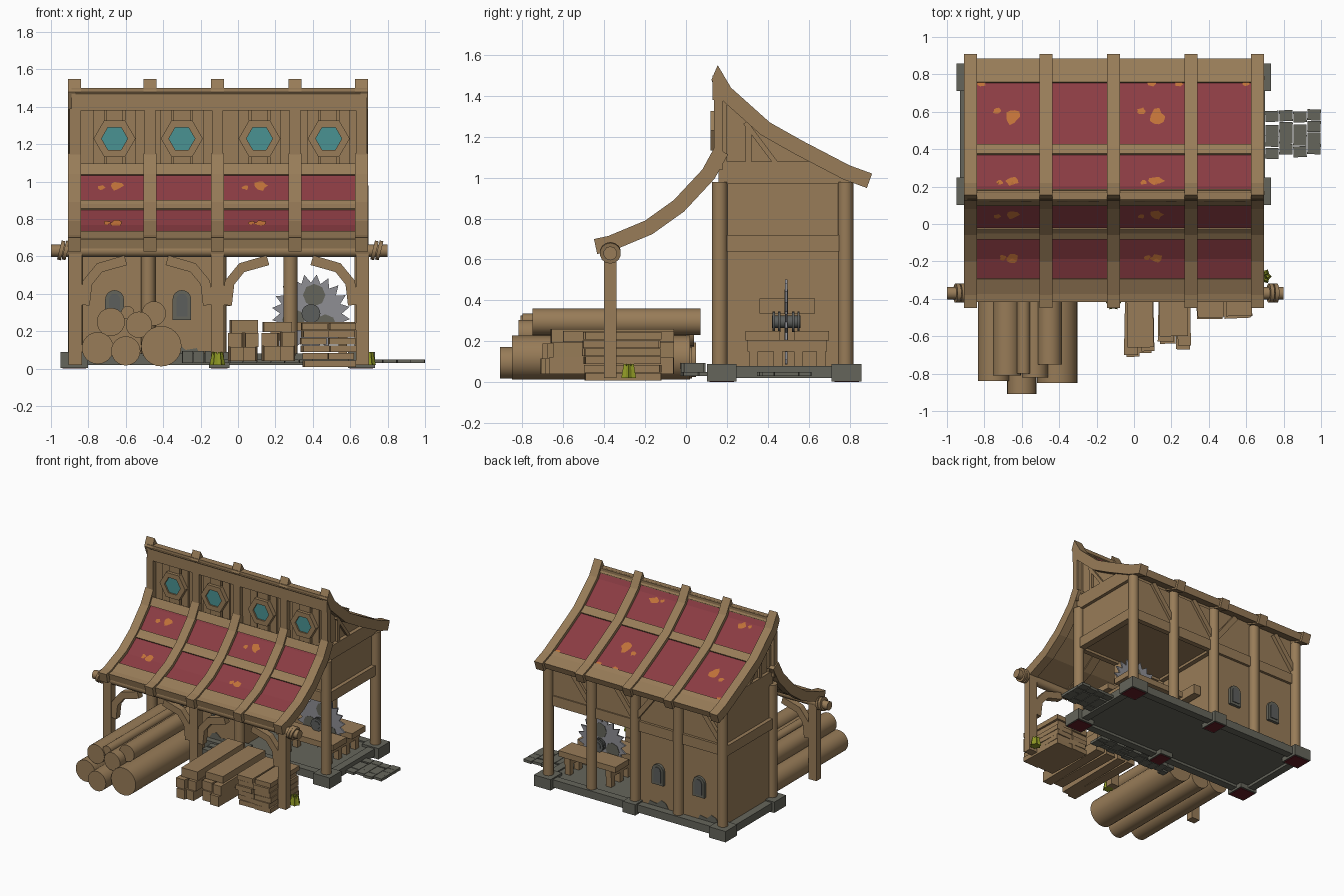
import bpy, bmesh, math, random
from mathutils import Vector, Matrix

if "Cube" in bpy.data.objects:
    bpy.data.objects.remove(bpy.data.objects["Cube"])
random.seed(4)

def material(name, r, g, b):
    m = bpy.data.materials.new(name)
    m.diffuse_color = [((c / 255 + 0.055) / 1.055) ** 2.4 for c in (r, g, b)] + [1]
    m.use_nodes = True
    m.node_tree.nodes["Principled BSDF"].inputs["Base Color"].default_value = m.diffuse_color
    return m

WOOD = material("wood", 152, 124, 88)
RED = material("roof_red", 139, 60, 67)
ORANGE = material("orange_patch", 192, 113, 56)
TEAL = material("teal_glass", 74, 146, 146)
STONE = material("stone", 101, 101, 91)
STEEL = material("steel", 142, 142, 148)
DARK = material("dark_metal", 92, 94, 92)
GREEN = material("grass_green", 142, 152, 36)
MAROON = material("maroon", 100, 28, 38)

def finish(name, bm, mat):
    bmesh.ops.recalc_face_normals(bm, faces=bm.faces)
    me = bpy.data.meshes.new(name)
    bm.to_mesh(me)
    bm.free()
    me.materials.append(mat)
    ob = bpy.data.objects.new(name, me)
    bpy.context.collection.objects.link(ob)
    return ob

def prism(name, pts, axis, a, b, mat):
    """Extrude a 2D outline along an axis from a to b."""
    place = {'x': lambda p, t: (t, p[0], p[1]), 'y': lambda p, t: (p[0], t, p[1]),
             'z': lambda p, t: (p[0], p[1], t)}[axis]
    bm = bmesh.new()
    lo = [bm.verts.new(place(p, a)) for p in pts]
    hi = [bm.verts.new(place(p, b)) for p in pts]
    bm.faces.new(lo)
    bm.faces.new(hi)
    for i in range(len(pts)):
        j = (i + 1) % len(pts)
        bm.faces.new((lo[i], lo[j], hi[j], hi[i]))
    return finish(name, bm, mat)

def box(name, x0, x1, y0, y1, z0, z1, mat=WOOD, turn=0):
    c = Vector(((x0 + x1) / 2, (y0 + y1) / 2))
    r = Matrix.Rotation(turn, 2)
    pts = [c + r @ (Vector(p) - c) for p in ((x0, y0), (x1, y0), (x1, y1), (x0, y1))]
    return prism(name, pts, 'z', z0, z1, mat)

def rod(name, p, q, r, mat=WOOD, n=20):
    p, q = Vector(p), Vector(q)
    bm = bmesh.new()
    bmesh.ops.create_cone(bm, cap_ends=True, segments=n, radius1=r, radius2=r, depth=(q - p).length,
                          matrix=Matrix.Translation((p + q) / 2) @ (q - p).to_track_quat('Z', 'Y').to_matrix().to_4x4())
    for f in bm.faces:
        f.smooth = len(f.verts) == 4
    for e in bm.edges:
        e.smooth = all(f.smooth for f in e.link_faces)
    return finish(name, bm, mat)

def height(curve, y):
    for (a, za), (b, zb) in zip(curve, curve[1:]):
        if y <= b:
            break
    return za + (zb - za) * (y - a) / (b - a)

def clip(curve, y0, y1):
    return [(y0, height(curve, y0))] + [p for p in curve if y0 < p[0] < y1] + [(y1, height(curve, y1))]

def strip(curve, off, thick):
    """Outline of a band that follows a 2D curve."""
    top, low = [], []
    for i, p in enumerate(curve):
        d = Vector(curve[min(i + 1, len(curve) - 1)]) - Vector(curve[max(i - 1, 0)])
        n = Vector((-d.y, d.x)).normalized()
        top.append(Vector(p) + n * off)
        low.append(Vector(p) + n * (off - thick))
    return top + low[::-1]

def blob(name, curve, x, y, rx, ry):
    """Irregular paint patch draped on the roof."""
    bm = bmesh.new()
    def at(u, v):
        s = (height(curve, y + v + .005) - height(curve, y + v - .005)) / .01
        return bm.verts.new((x + u, y + v, height(curve, y + v) - .02 * math.hypot(1, s)))
    mid, ring = at(0, 0), []
    for i in range(10):
        a, k = i * math.tau / 10, random.uniform(.65, 1.1)
        ring.append(at(rx * k * math.cos(a), ry * k * math.sin(a)))
    for i in range(10):
        bm.faces.new((mid, ring[i], ring[(i + 1) % 10]))
    finish(name, bm, ORANGE)

# Stone foundation
box("floor_slab", -.88, .67, .14, .82, .04, .07, STONE)
for y in (.14, .77):
    box("foundation_edge", -.92, .69, y, y + .06, .02, .08, STONE)
for x in (-.93, .64):
    box("foundation_side", x, x + .06, .18, .8, .02, .08, STONE)
for x in (-.875, -.1, .66):
    for y in (.175, .785):
        w = .055 if x == -.1 else .073
        box("foundation_block", x - w, x + w, y - .073, y + .073, .004, .09, STONE)
        box("block_underside", x - w + .01, x + w - .01, y - .06, y + .06, 0, .005, MAROON)

# Paving stones beside and in front of the house
def paving(x0, x1, y0, y1, nx, ny, z, top):
    for i in range(nx):
        for j in range(ny):
            dx, dy = (x1 - x0) / nx, (y1 - y0) / ny
            x, y = x0 + i * dx, y0 + j * dy + random.uniform(-.008, .008) + (i % 2) * .015
            box("paving_stone", x + .002, x + dx - .002, y + .002, y + dy - .002, z, top,
                STONE, random.uniform(-.05, .05))
paving(.7, 1, .35, .6, 4, 4, .03, .05)
paving(-.12, .4, -.02, .11, 7, 3, .03, .05)
paving(-.3, -.12, -.02, .09, 3, 2, .03, .095)

# Room, upper walls and loft
box("room", -.87, -.11, .19, .765, .07, .98)
box("front_upper_wall", -.11, .65, .18, .2, .66, .98)
box("back_upper_wall", -.11, .65, .755, .775, .66, .98)
box("right_upper_wall", .63, .65, .19, .765, .66, .98)
box("workshop_ceiling", -.11, .65, .18, .775, .66, .69)
XS = (-.87, -.48, -.1, .28, .66)
for x in XS:
    for y in (.165, .78):
        rod("main_post", (x, y, .07), (x, y, .98), .038)
for y in (.175, .765):
    box("wall_rail", -.87, .66, y - .02, y + .02, .64, .72)
for x in (-.875, -.1, .655):
    box("side_rail", x - .025, x + .025, .2, .76, .64, .72)
for x, s in ((.28, 1), (-.1, 1), (-.1, -1), (-.87, 1)):
    prism("back_brace", strip([(x, .73), (x + s * .2, .99)], .02, .04), 'y', .765, .795, WOOD)
for x in (-.73, -.29):
    for y in (.187, .764):
        prism("wall_stone_patch", [(x - .1, .07), (x + .09, .07), (x + .07, .11), (x + .01, .1), (x - .03, .135),
                                   (x - .07, .12)], 'y', y, y + .005, STONE)

BACK = [(.155, 1.55), (.22, 1.44), (.41, 1.27), (.57, 1.18), (.8, 1.06), (.91, 1.02)]
FRONT = [(-.45, .70), (-.38, .715), (-.2, .79), (-.06, .89), (.08, 1.04), (.14, 1.15)]
prism("loft", [(.17, .97), (.76, .97), (.76, 1.01), (.53, 1.13), (.38, 1.22), (.21, 1.38), (.17, 1.45)],
      'x', -.85, .645, WOOD)
for x in (-.875, .645):
    prism("gable_beam", [(.16, .97), (.8, .97), (.8, .985), (.62, 1.08), (.16, 1.08)], 'x', x, x + .03, WOOD)
    prism("gable_strut", strip([(.29, 1.27), (.44, 1.07)], .012, .024), 'x', x + .005, x + .025, WOOD)
    for y in (.17, .29):
        box("gable_stud", x + .005, x + .025, y, y + .03, 1.08, height(BACK, y + .03) - .08)

# Clerestory wall with hexagonal windows
box("ridge_beam", -.89, .69, .13, .18, 1.38, 1.5)
for x in (-.87, -.47, -.11, .305, .66):
    box("clerestory_stud", x - .03, x + .03, .138, .18, 1.04, 1.39)
for x in (-.66, -.3, .115, .485):
    for d in (-.085, .085):
        box("wall_plank", x + d - .03, x + d + .03, .155, .18, 1.04, 1.39)
    box("window_stud", x - .045, x + .045, .145, .18, 1.04, 1.39)
    hexagon = [(math.cos(i * math.tau / 6), math.sin(i * math.tau / 6)) for i in range(7)]
    for (ax, az), (bx, bz) in zip(hexagon, hexagon[1:]):
        prism("hex_frame", [(x + r * u, 1.23 + r * v) for r, u, v in
                            ((.07, ax, az), (.112, ax, az), (.112, bx, bz), (.07, bx, bz))], 'y', .12, .16, WOOD)
    prism("hex_glass", [(x + .07 * u, 1.23 + .07 * v) for u, v in hexagon[:6]], 'y', .132, .141, TEAL)

# Curved roofs: rafters, deck, cross beams and red panels
RX = (-.875, -.47, -.11, .305, .66)
for side, c, deck, beams, rows in (
        ("back", BACK, (.18, .89), ((.18, .2), (.385, .435), (.765, .89)), ((.2, .385), (.435, .765))),
        ("front", FRONT, (-.42, .115), ((-.42, -.30), (-.09, -.04), (.083, .115)), ((-.30, -.09), (-.04, .083)))):
    prism(side + "_roof_deck", strip(clip(c, *deck), -.03, .035), 'x', -.87, .655, WOOD)
    for b in beams:
        prism(side + "_cross_beam", strip(clip(c, *b), -.014, .03), 'x', -.87, .655, WOOD)
    outline = strip(c, 0, .075)
    if side == "back":
        outline[-1] = Vector((.125, 1.48))
    for x in RX:
        prism(side + "_rafter", outline, 'x', x - .035, x + .035, WOOD)
    for a, b in zip(RX, RX[1:]):
        for r in rows:
            prism(side + "_red_panel", strip(clip(c, *r), -.025, .009), 'x', a + .03, b - .03, RED)
for x in (-.65, .12):
    for c, dx, y, rx, ry in ((BACK, 0, .575, .045, .045), (BACK, -.08, .605, .028, .018), (BACK, 0, .23, .045, .025),
                             (BACK, -.07, .222, .02, .014), (FRONT, 0, .05, .04, .025),
                             (FRONT, -.08, .04, .02, .012), (FRONT, 0, -.185, .035, .025), (FRONT, -.05, -.18, .02, .015)):
        blob("orange_patch", c, x + dx, y, rx, ry)
for x in (-.815, .095, .24, .6):
    blob("small_patch", BACK, x, .75, .025, .016)

# Porch beam with rope coils, posts and arched braces
rod("porch_beam", (-1, -.37, .63), (.8, -.37, .63), .034, n=10)
for x in (-.945, -.92, .73, .755):
    rod("rope_coil", (x - .01, -.37, .635), (x + .01, -.37, .63), .052, n=14)
for x in (-.87, -.11, .665):
    box("porch_post", x - .035, x + .035, -.4, -.34, .02, .63)
for x, s in ((-.87, 1), (-.11, -1), (-.11, 1), (.665, -1)):
    arc = [(.05, .34), (.065, .46), (.13, .54), (.27, .58)]
    prism("arched_brace", strip([(x + s * d, z) for d, z in arc], .027, .054), 'y', -.395, -.345, WOOD)

# Arched windows on front and back of the room
def arch(x, z, w, h):
    return [(x - w, z), (x + w, z)] + [(x + w * math.cos(i * math.pi / 8), z + h + w * math.sin(i * math.pi / 8))
                                      for i in range(9)]
for x in (-.66, -.3):
    for y, s in ((.19, -1), (.765, 1)):
        prism("arch_frame", arch(x, .26, .05, .11), 'y', y, y + s * .022, STONE)
        prism("arch_pane", arch(x, .28, .03, .09), 'y', y + s * .02, y + s * .028, DARK)

# Saw bench with circular blade
for y in (.29, .53):
    box("bench_top", .13, .63, y, y + .17, .205, .25)
for x in (.2, .56):
    box("bench_crossbar", x - .025, x + .025, .3, .69, .15, .207)
    for y in (.33, .45, .55, .66):
        box("bench_leg", x - .022, x + .022, y - .022, y + .022, .07, .207)
box("wall_shelf", -.1, -.04, .36, .63, .335, .41)
CX, CZ = .39, .295
teeth = []
for i in range(20):
    for da, r in ((0, .165), (.17, .21)):
        a = i * math.tau / 20 + da
        teeth.append((CX + r * math.cos(a), CZ + r * math.sin(a)))
prism("saw_blade", teeth, 'y', .484, .496, STEEL)
for k in range(3):
    a = math.radians(80 + 120 * k)
    pts = [(CX + .1 * math.cos(a) + .06 * math.cos(t), CZ + .1 * math.sin(a) + .06 * math.sin(t))
           for t in (i * math.tau / 8 for i in range(8))]
    prism("blade_plate", pts, 'y', .481, .499, STONE)
rod("saw_axle", (CX, .42, CZ), (CX, .56, CZ), .03, DARK)
for y in (.43, .455, .525, .55):
    rod("axle_ring", (CX, y - .006, CZ), (CX, y + .006, CZ), .05, DARK)

# Log pile
for x, z, r, y0, y1 in ((-.75, .11, .085, -.84, .05), (-.6, .095, .078, -.91, .03), (-.41, .12, .108, -.85, .02),
                        (-.68, .25, .075, -.81, .04), (-.53, .235, .07, -.82, .0), (-.45, .295, .065, -.75, .07),
                        (-.59, .30, .035, -.8, .0)):
    rod("log", (x, y0, z), (x, y1, z), r, n=24)

# Sawn beams and stacked planks
for x, w, y, z0, z1, t in ((-.012, .07, -.71, .04, .115, .02), (.064, .07, -.69, .04, .115, -.015),
                           (-.01, .075, -.7, .116, .19, -.02), (.068, .07, -.68, .116, .19, .02),
                           (.03, .14, -.66, .191, .26, .02), (.175, .085, -.64, .04, .12, .02),
                           (.265, .075, -.67, .04, .12, -.01), (.175, .085, -.63, .121, .19, -.02),
                           (.265, .07, -.65, .121, .195, .015), (.21, .15, -.6, .196, .25, .01)):
    box("sawn_beam", x - w / 2, x + w / 2, y, -.06, z0, z1, WOOD, t)
for i in range(6):
    for x in (.41, .55):
        z, d = .008 + i * .04, random.uniform(-.01, .01)
        box("stacked_plank", x - .069 + d, x + .069 + d, -.5 + d, -.13 + d, z, z + .037, WOOD, random.uniform(-.05, .05))

# Grass tufts by the porch posts
for x, y in ((-.11, -.42), (.695, -.28)):
    for a in range(6):
        t = a * math.pi / 3
        p = Vector((x, y)) + .02 * Vector((math.cos(t), math.sin(t)))
        bm = bmesh.new()
        bmesh.ops.create_cone(bm, cap_ends=True, segments=4, radius1=.022, radius2=.008, depth=.07,
                              matrix=Matrix.Translation((p.x, p.y, .055)) @ Matrix.Rotation(t, 4, 'Z'))
        finish("grass_tuft", bm, GREEN)
